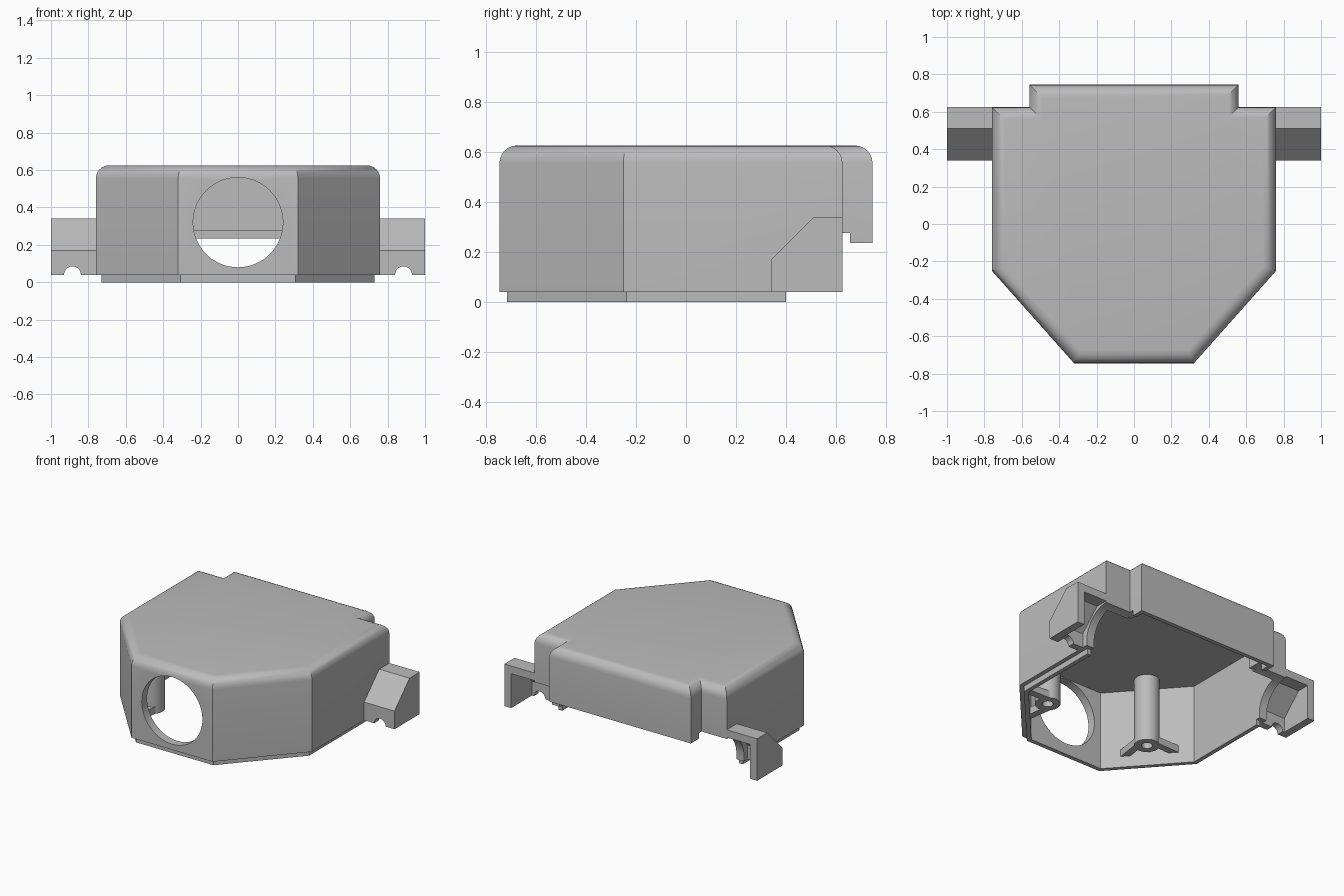
import bpy, bmesh, math
from mathutils import Vector

if "Cube" in bpy.data.objects:
    bpy.data.objects.remove(bpy.data.objects["Cube"], do_unlink=True)

grey = bpy.data.materials.new("plain grey")
grey.use_nodes = True
COLOUR = (0.5, 0.5, 0.5, 1)
grey.diffuse_color = COLOUR
grey.node_tree.nodes["Principled BSDF"].inputs["Base Color"].default_value = COLOUR


def prism(name, pts, axis, lo, hi, round_top=0):
    """Extrude a 2D polygon along an axis, optionally rounding its top rim."""
    place = {"x": lambda p, h: (h, p[0], p[1]),
             "y": lambda p, h: (p[0], h, p[1]),
             "z": lambda p, h: (p[0], p[1], h)}[axis]
    bm = bmesh.new()
    low = [bm.verts.new(place(p, lo)) for p in pts]
    high = [bm.verts.new(place(p, hi)) for p in pts]
    bm.faces.new(low)
    top = bm.faces.new(high)
    n = len(pts)
    for i in range(n):
        j = (i + 1) % n
        bm.faces.new((low[i], low[j], high[j], high[i]))
    bmesh.ops.recalc_face_normals(bm, faces=bm.faces[:])
    if round_top:
        bmesh.ops.bevel(bm, geom=list(top.edges), offset=round_top, segments=6,
                        profile=0.5, affect="EDGES")
    mesh = bpy.data.meshes.new(name)
    bm.to_mesh(mesh)
    bm.free()
    mesh.materials.append(grey)
    obj = bpy.data.objects.new(name, mesh)
    bpy.context.scene.collection.objects.link(obj)
    return obj


def circle(cx, cy, r, n=48):
    return [(cx + r * math.cos(2 * math.pi * i / n),
             cy + r * math.sin(2 * math.pi * i / n)) for i in range(n)]


def rect(x0, x1, y0, y1):
    return [(x0, y0), (x1, y0), (x1, y1), (x0, y1)]


def inset(pts, d):
    """Mitred inward offset of a counter-clockwise polygon."""
    out = []
    for i, p in enumerate(pts):
        p = Vector(p)
        a = (p - Vector(pts[i - 1])).normalized()
        b = (Vector(pts[(i + 1) % len(pts)]) - p).normalized()
        na, nb = Vector((-a.y, a.x)), Vector((-b.y, b.x))
        out.append(tuple(p + (na + nb) * d / (1 + na.dot(nb))))
    return out


def finish(obj, cutters=(), mirror=False):
    """Apply the cuts and mirroring, drop the cutters, smooth the curves."""
    for c in cutters:
        c.hide_render = True
        m = obj.modifiers.new("cut", "BOOLEAN")
        m.operation, m.solver, m.object = "DIFFERENCE", "EXACT", c
    if mirror:
        obj.modifiers.new("mirror", "MIRROR").use_mirror_merge = False
    bpy.context.view_layer.update()
    dg = bpy.context.evaluated_depsgraph_get()
    mesh = bpy.data.meshes.new_from_object(obj.evaluated_get(dg))
    obj.modifiers.clear()
    obj.data = mesh
    for c in cutters:
        bpy.data.objects.remove(c, do_unlink=True)
    bpy.ops.object.select_all(action="DESELECT")
    obj.select_set(True)
    bpy.context.view_layer.objects.active = obj
    bpy.ops.object.shade_smooth_by_angle(angle=math.radians(30))


# Plan outline: chamfered front, wide rear tongue
half = [(0.32, -0.745), (0.76, -0.25), (0.76, 0.625), (0.56, 0.625), (0.56, 0.745)]
outline = half + [(-x, y) for x, y in reversed(half)]
WALL, LIP = 0.06, 0.03

# Open-bottomed shell with front port and rear cut-away
shell = prism("shell", outline, "z", 0.04, 0.625, round_top=0.07)
cavity = prism("cavity_cutter", inset(outline, WALL), "z", -0.2, 0.565)
port = prism("port_cutter", circle(0, 0.32, 0.24, 64), "y", -1, -0.5)
arc = [(0.63 - 0.2 * math.cos(a), 0.075 + 0.2 * math.sin(a))
       for a in (math.pi / 2 * i / 12 for i in range(13))]
rear = prism("rear_cutter", [(0.43, -0.2)] + arc +
             [(0.655, 0.275), (0.655, 0.235), (0.9, 0.235), (0.9, -0.2)], "x", -0.9, 0.9)
groove = prism("groove_cutter", rect(-0.53, 0.53, 0.5, 0.715), "z", 0.1, 0.275)
finish(shell, [cavity, port, rear, groove])

# Inset locating lip below the front and sides
lip = prism("bottom_lip", inset(outline, LIP), "z", 0, 0.04)
finish(lip, [prism("lip_cavity_cutter", inset(outline, WALL), "z", -0.2, 0.3),
             prism("lip_rear_cutter", rect(-1, 1, 0.4, 1), "z", -0.2, 0.3)])

# Hollow side brackets with a bolt notch in the front wall
bracket = prism("side_brackets", [(0.34, 0.04), (0.625, 0.04), (0.625, 0.34),
                                  (0.51, 0.34), (0.34, 0.17)], "x", 0.755, 1)
hollow = prism("bracket_cutter", [(0.39, -0.1), (0.7, -0.1), (0.7, 0.285),
                                  (0.533, 0.285), (0.39, 0.142)], "x", 0.6, 0.945)
notch = prism("notch_cutter", circle(0.885, 0.04, 0.045), "y", 0.2, 0.45)
finish(bracket, [hollow, notch], mirror=True)

# Screw posts behind the front chamfers, hung from the roof
centre = Vector((0.42, -0.37))
post = prism("screw_posts", circle(*centre, 0.083), "z", 0.08, 0.57)
finish(post, [prism("screw_cutter", circle(*centre, 0.036, 24), "z", -0.1, 0.4)], mirror=True)

# Two splayed feet joining each post to the chamfer wall
out, along = Vector((0.747, -0.664)), Vector((0.664, 0.747))
for name, side in (("front_post_feet", -1), ("rear_post_feet", 1)):
    start = centre + along * side * 0.06
    end = centre + out * 0.13 + along * side * 0.17
    across = (end - start).normalized().orthogonal() * 0.025
    foot = prism(name, [tuple(start - across), tuple(end - across),
                        tuple(end + across), tuple(start + across)], "z", 0.08, 0.13)
    finish(foot, mirror=True)
